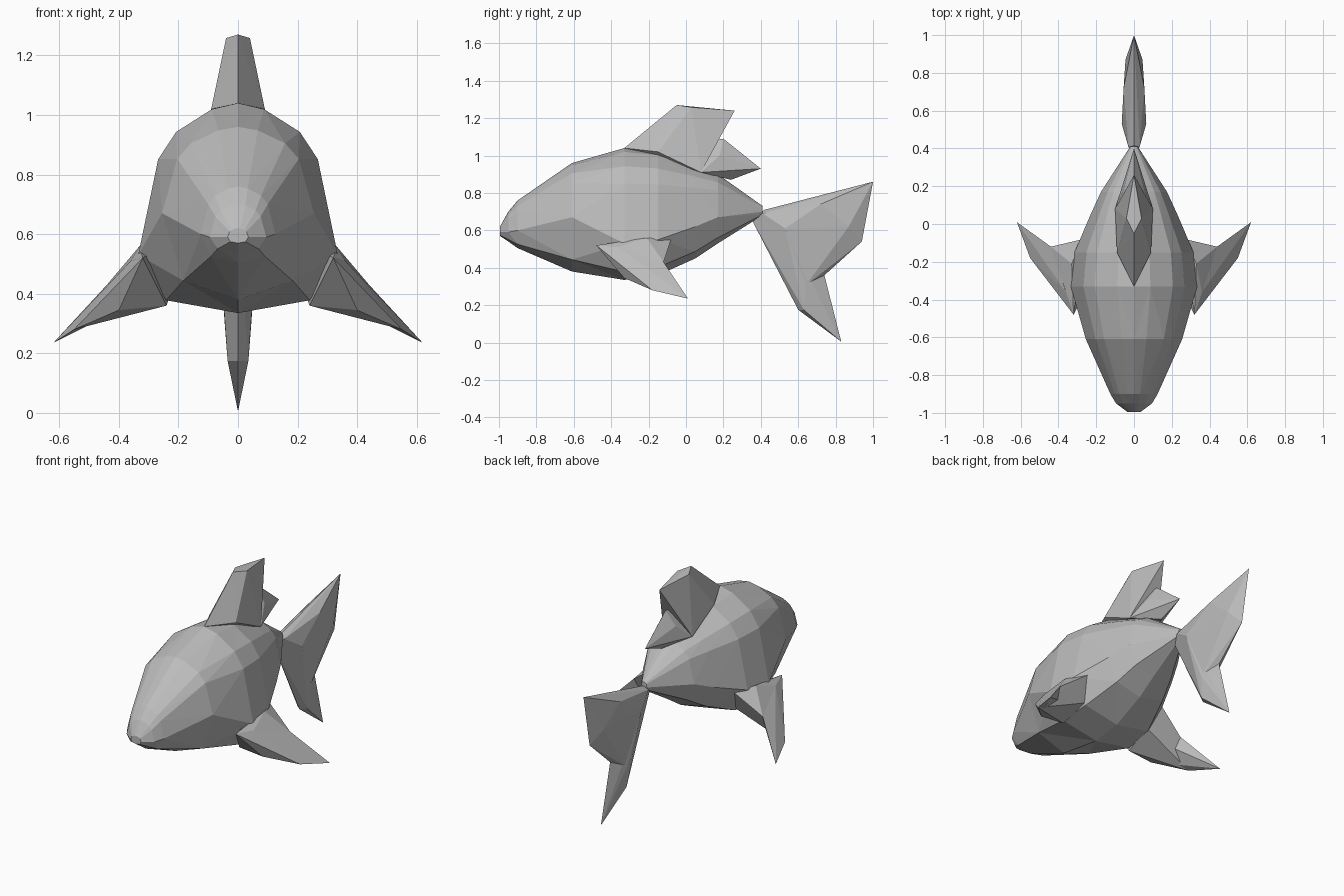
import bpy
import bmesh

if "Cube" in bpy.data.objects:
    bpy.data.objects.remove(bpy.data.objects["Cube"], do_unlink=True)

# One flat grey for the whole fish
grey = bpy.data.materials.new("plain grey")
grey.use_nodes = True
colour = (0.5, 0.5, 0.5, 1)
grey.diffuse_color = colour
grey.node_tree.nodes["Principled BSDF"].inputs["Base Color"].default_value = colour


def finish(name, bm):
    bmesh.ops.recalc_face_normals(bm, faces=bm.faces)
    mesh = bpy.data.meshes.new(name)
    bm.to_mesh(mesh)
    bm.free()
    mesh.materials.append(grey)
    obj = bpy.data.objects.new(name, mesh)
    bpy.context.collection.objects.link(obj)
    return obj


def wedge(name, points):
    """Faceted solid wrapped around a few corner points."""
    bm = bmesh.new()
    for p in points:
        bm.verts.new(p)
    bmesh.ops.convex_hull(bm, input=bm.verts)
    loose = [v for v in bm.verts if not v.link_faces]
    bmesh.ops.delete(bm, geom=loose, context="VERTS")
    return finish(name, bm)


def both_sides(points):
    """Points plus their reflections; centre points stay single."""
    return points + [(-x, y, z) for x, y, z in points if x > 0]


def body():
    # Half outline of a cross-section, from the back to the belly
    outline = [(0, 1), (.26, .96), (.62, .81), (.80, .63), (1, 0), (.72, -.78), (0, -1)]
    # Stations: y, top, bottom, half width, height of widest point
    stations = [
        (-.995, .62, .57, .035, .59),
        (-.95, .70, .54, .095, .59),
        (-.90, .76, .505, .125, .60),
        (-.61, .96, .38, .255, .67),
        (-.33, 1.04, .335, .335, .53),
        (-.15, 1.02, .36, .315, .55),
        (.05, .95, .45, .23, .62),
        (.17, .90, .53, .175, .67),
        (.41, .73, .68, .02, .70),
    ]
    bm = bmesh.new()
    rings = []
    for y, top, bottom, width, mid in stations:
        half = [(x * width, y, mid + z * (top - mid if z > 0 else mid - bottom))
                for x, z in outline]
        other = [(-x, py, z) for x, py, z in half[-2:0:-1]]
        rings.append([bm.verts.new(p) for p in half + other])
    for a, b in zip(rings, rings[1:]):
        for i in range(len(a)):
            j = (i + 1) % len(a)
            bm.faces.new((a[i], a[j], b[j], b[i]))
    bm.faces.new(rings[0])
    bm.faces.new(rings[-1])
    bmesh.ops.triangulate(bm, faces=bm.faces)
    return finish("body", bm)


body()

# Dorsal fin: tall front blade and the smaller spike behind it
wedge("dorsal_blade", both_sides([
    (0, -.33, 1.04), (0, -.05, 1.27), (.04, .03, 1.258), (0, .26, 1.24),
    (.09, -.15, 1.02), (.10, .08, .91), (0, .16, 1.08)]))
wedge("dorsal_spike", both_sides([
    (0, .05, 1.08), (0, .20, 1.09), (0, .40, .93), (0, .24, .87),
    (.10, .08, .91), (.055, .18, 1.0)]))

# Tail fin: broad upper lobe and pointed lower lobe
wedge("tail_upper_lobe", both_sides([
    (0, .35, .66), (.03, .41, .69), (0, .42, .71), (0, 1, .86), (0, .94, .54),
    (.065, .53, .61), (.055, .72, .74), (.045, .87, .62),
    (.04, .64, .305), (0, .74, .36)]))
wedge("tail_lower_lobe", both_sides([
    (0, .35, .66), (.065, .53, .61), (.045, .64, .305), (0, .74, .36),
    (0, .83, .005), (.035, .63, .175), (0, .60, .175)]))

# Pectoral fins: thick root and swept tip, one pair
fin_root = [
    (.32, -.48, .52), (.36, -.36, .51), (.33, -.21, .56), (.27, -.08, .55),
    (.44, -.12, .43), (.55, -.18, .28), (.40, -.33, .345),
    (.24, -.33, .36), (.22, -.15, .42)]
fin_tip = [
    (.44, -.12, .43), (.36, -.36, .51), (.40, -.33, .345),
    (.55, -.18, .28), (.62, .01, .235), (.42, -.16, .37)]
for side, sign in (("left", 1), ("right", -1)):
    for part, points in (("root", fin_root), ("tip", fin_tip)):
        wedge(f"{side}_pectoral_{part}", [(sign * x, y, z) for x, y, z in points])
